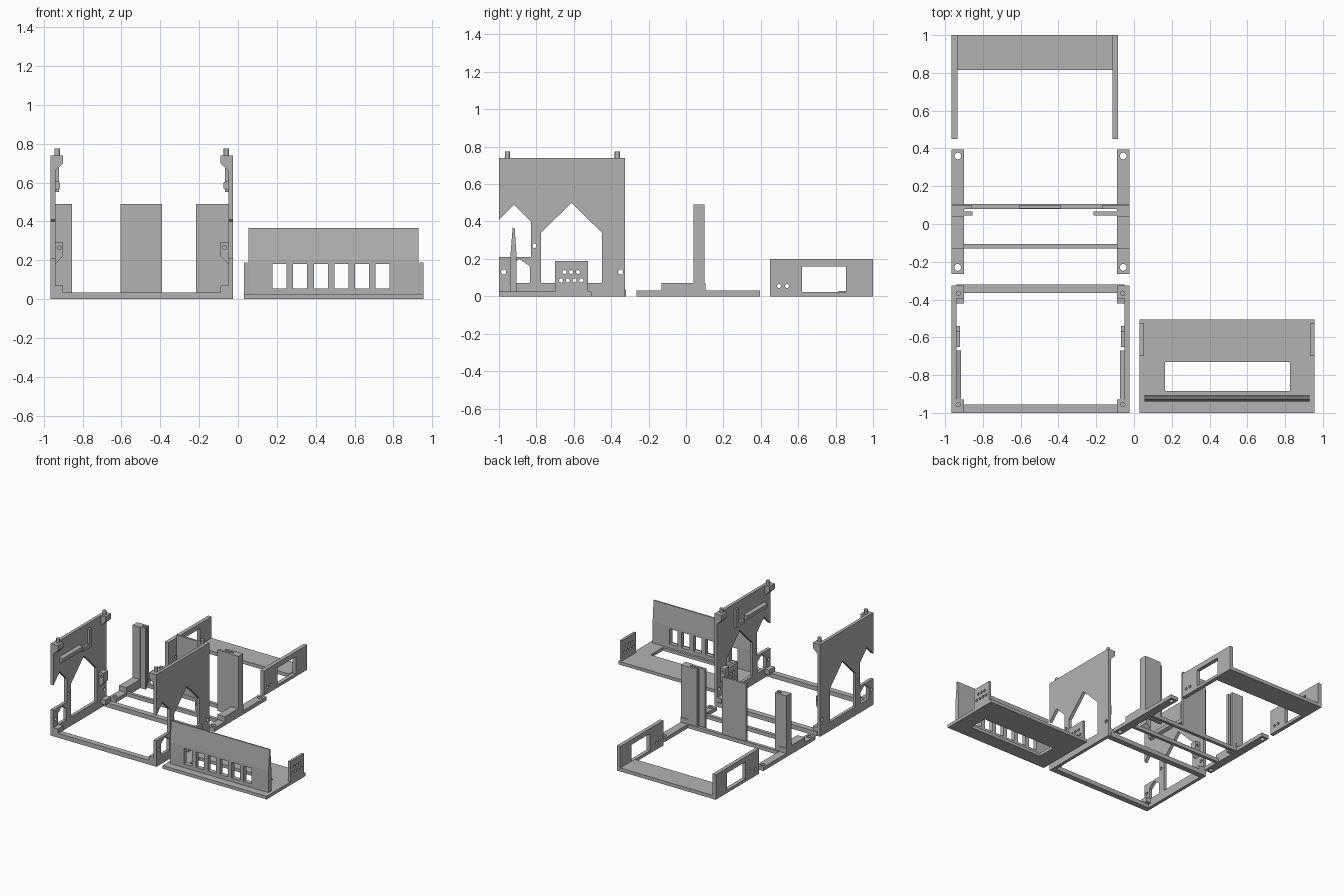
import bpy, bmesh, math

cube = bpy.data.objects.get("Cube")
if cube:
    bpy.data.objects.remove(cube, do_unlink=True)

grey = bpy.data.materials.new("plain_grey")
grey.use_nodes = True
COLOR = (0.45, 0.45, 0.45, 1)
grey.diffuse_color = COLOR
grey.node_tree.nodes["Principled BSDF"].inputs["Base Color"].default_value = COLOR

FRAME_MID = -0.495   # mirror plane of the frames
TRAY_MID = 0.4925    # mirror plane of the tray
AXES = {"x": lambda u, v, w: (w, u, v),
        "y": lambda u, v, w: (u, w, v),
        "z": lambda u, v, w: (u, v, w)}


def rect(u0, u1, v0, v1):
    return [(u0, v0), (u1, v0), (u1, v1), (u0, v1)]


def circle(u, v, r):
    steps = [math.tau * i / 20 for i in range(20)]
    return [(u + r * math.cos(a), v + r * math.sin(a)) for a in steps]


def arch(u0, u1, v0, v1, peak):
    return [(u0, v0), (u1, v0), (u1, v1), ((u0 + u1) / 2, peak), (u0, v1)]


def plate(name, axis, lo, hi, outline, holes=(), mirror=None):
    """Extrude an outline with holes along an axis, optionally with a mirrored twin."""
    curve = bpy.data.curves.new(name, "CURVE")
    curve.dimensions = "2D"
    curve.fill_mode = "BOTH"
    curve.extrude = (hi - lo) / 2
    for loop in [outline, *holes]:
        spline = curve.splines.new("POLY")
        spline.points.add(len(loop) - 1)
        for point, (u, v) in zip(spline.points, loop):
            point.co = (u, v, 0, 1)
        spline.use_cyclic_u = True
    temp = bpy.data.objects.new(name, curve)
    bpy.context.collection.objects.link(temp)
    bpy.context.view_layer.update()
    shape = bpy.data.meshes.new_from_object(
        temp.evaluated_get(bpy.context.evaluated_depsgraph_get()))
    bpy.data.objects.remove(temp, do_unlink=True)
    sides = [(name, None)] if mirror is None else [("right_" + name, None), ("left_" + name, mirror)]
    for label, mid in sides:
        bm = bmesh.new()
        bm.from_mesh(shape)
        bmesh.ops.remove_doubles(bm, verts=bm.verts, dist=0.00005)
        for vert in bm.verts:
            u, v, w = vert.co
            vert.co = AXES[axis](u, v, w + (lo + hi) / 2)
            if mid is not None:
                vert.co.x = 2 * mid - vert.co.x
        bmesh.ops.recalc_face_normals(bm, faces=bm.faces)
        for face in bm.faces:
            face.smooth = False
        mesh = bpy.data.meshes.new(label)
        bm.to_mesh(mesh)
        bm.free()
        mesh.materials.clear()
        mesh.materials.append(grey)
        bpy.context.collection.objects.link(bpy.data.objects.new(label, mesh))
    bpy.data.meshes.remove(shape)


def box(name, x0, x1, y0, y1, z0, z1, mirror=None):
    plate(name, "z", z0, z1, rect(x0, x1, y0, y1), mirror=mirror)


# Main frame: tall side walls with pointed openings
wall = [(-1, 0), (-0.325, 0), (-0.325, 0.74), (-1, 0.74), (-1, 0.41),
        (-0.92, 0.49), (-0.83, 0.40), (-0.83, 0.21), (-1, 0.21)]
plate("side_wall", "x", -0.965, -0.94, wall,
      [arch(-0.775, -0.45, 0.07, 0.34, 0.5), arch(-0.945, -0.835, 0.07, 0.16, 0.2),
       circle(-0.975, 0.13, 0.014), circle(-0.81, 0.27, 0.012), circle(-0.35, 0.13, 0.014)],
      FRAME_MID)
box("frame_front_bar", -0.94, -0.05, -1, -0.955, 0, 0.035)
box("frame_back_bar", -0.94, -0.05, -0.365, -0.32, 0, 0.035)

# Corner blocks, brackets and pegs on the walls
bracket = [(-0.94, 0.66), (-0.9, 0.7), (-0.9, 0.74), (-0.94, 0.74)]
for end, y0, y1, peg in (("front", -1, -0.93, -0.955), ("back", -0.395, -0.325, -0.367)):
    plate(end + "_top_bracket", "y", y0, y1, bracket, mirror=FRAME_MID)
    plate(end + "_top_peg", "z", 0.735, 0.775, circle(-0.93, peg, 0.014), mirror=FRAME_MID)
    box(end + "_corner_block", -0.94, -0.9, y0, y1, 0.03, 0.07, FRAME_MID)
boss = [(-0.94, 0.18), (-0.9, 0.22), (-0.9, 0.295), (-0.94, 0.295)]
plate("screw_boss", "y", -0.42, -0.365, boss, [circle(-0.92, 0.265, 0.01)], FRAME_MID)

# Inner guide rails
rail = [(-0.94, 0.56), (-0.915, 0.57), (-0.915, 0.6), (-0.94, 0.61)]
plate("guide_rail", "y", -0.925, -0.67, rail, mirror=FRAME_MID)
stop = [(-0.65, 0.55), (-0.54, 0.55), (-0.54, 0.7), (-0.57, 0.7), (-0.57, 0.58), (-0.65, 0.58)]
plate("guide_stop", "x", -0.94, -0.922, stop, mirror=FRAME_MID)

# Middle frame: side bars, cross bars and raised blocks
plate("middle_side_bar", "z", 0, 0.03, rect(-0.965, -0.9, -0.265, 0.395),
      [circle(-0.933, y, 0.018) for y in (-0.23, 0.36)], FRAME_MID)
box("raised_block", -0.965, -0.9, -0.13, 0.105, 0.03, 0.07, FRAME_MID)
box("front_cross_bar", -0.9, -0.09, -0.13, -0.105, 0, 0.03)
box("rear_cross_bar", -0.9, -0.09, 0.08, 0.105, 0, 0.03)

# Slotted columns and the centre panel
box("column", -0.965, -0.9, 0.04, 0.1, 0.07, 0.49, FRAME_MID)
box("right_column_front_lip", -0.9, -0.855, 0.045, 0.065, 0, 0.49)
box("right_column_back_lip", -0.9, -0.86, 0.08, 0.1, 0, 0.49)
box("left_column_front_lip", -0.215, -0.09, 0.045, 0.065, 0, 0.49)
box("left_column_back_lip", -0.17, -0.09, 0.08, 0.1, 0, 0.49)
box("centre_panel", -0.605, -0.39, 0.083, 0.1, 0, 0.49)

# Rear tray with windowed sides
plate("rear_side", "x", -0.965, -0.935, rect(0.45, 1, 0, 0.2),
      [rect(0.62, 0.855, 0.023, 0.16), circle(0.497, 0.055, 0.011), circle(0.54, 0.055, 0.011)],
      mirror=-0.525)
box("rear_floor", -0.935, -0.115, 0.815, 1, 0, 0.028)

# Front tray: slotted floor and upright panel with a tapered top
plate("tray_floor", "z", 0, 0.025, rect(0.03, 0.955, -1, -0.505),
      [rect(0.165, 0.825, -0.885, -0.73)])
plate("upright_panel", "y", -0.94, -0.905, rect(0.055, 0.93, 0.02, 0.2),
      [rect(0.178 + 0.106 * i, 0.25 + 0.106 * i, 0.055, 0.18) for i in range(6)])
plate("upright_panel_top", "x", 0.055, 0.93,
      [(-0.94, 0.2), (-0.905, 0.2), (-0.916, 0.365), (-0.927, 0.365)])

# Perforated end plates of the front tray
vents = [circle(-0.65 + 0.036 * i, 0.13, 0.011) for i in range(3)]
vents += [circle(-0.668 + 0.036 * i, 0.085, 0.011) for i in range(4)]
plate("vent_plate", "x", 0.03, 0.05, rect(-0.7, -0.525, 0.02, 0.188), vents, TRAY_MID)
